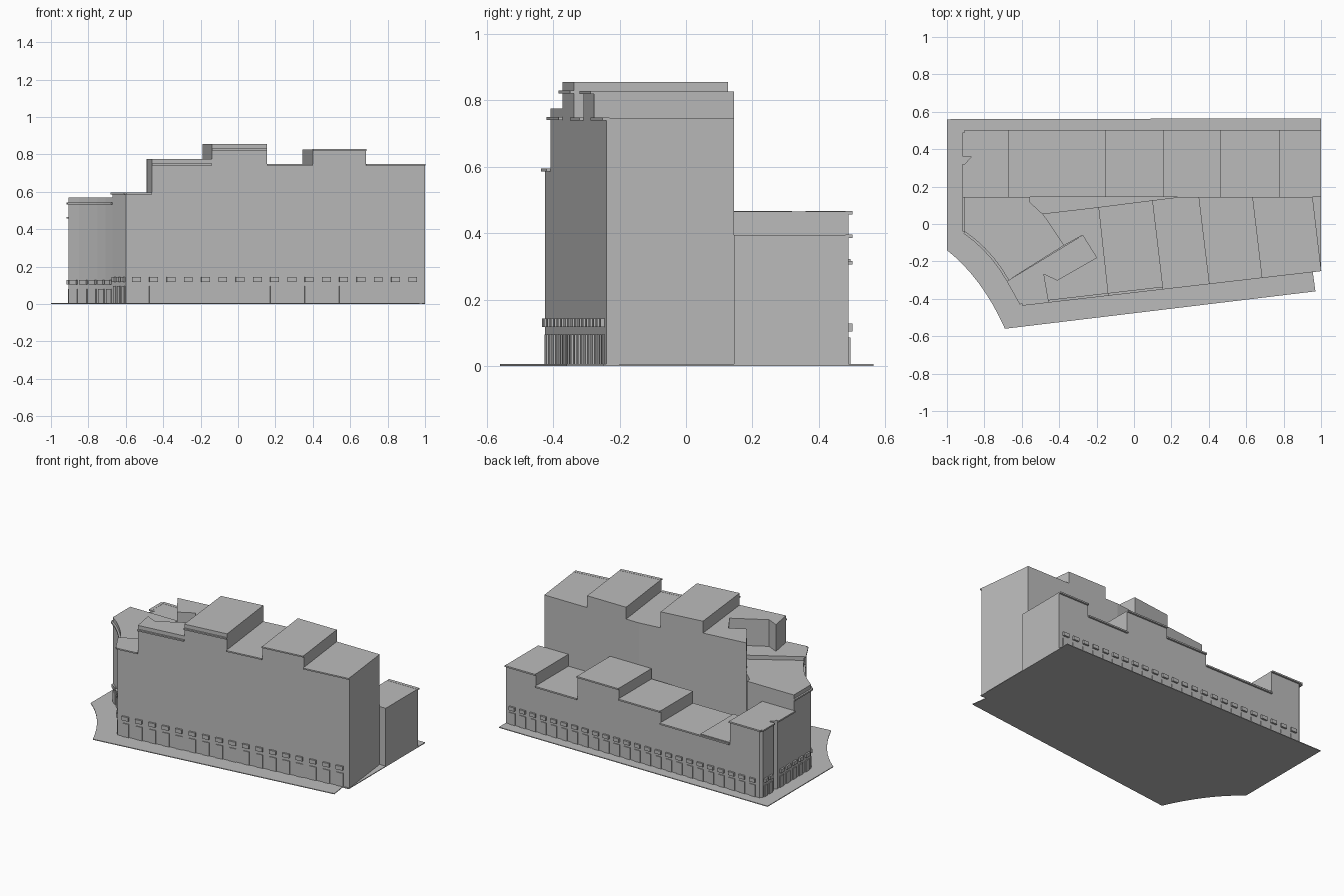
import bpy, bmesh
from mathutils import Vector

old = bpy.data.objects.get("Cube")
if old:
    bpy.data.objects.remove(old, do_unlink=True)

stone = bpy.data.materials.new("grey_stone")
stone.use_nodes = True
stone.diffuse_color = (0.5, 0.5, 0.5, 1)
stone.node_tree.nodes["Principled BSDF"].inputs["Base Color"].default_value = (0.5, 0.5, 0.5, 1)


def prisms(name, parts):
    """One object from upright prisms, each (outline, bottom, top)."""
    bm = bmesh.new()
    for outline, low, high in parts:
        face = bm.faces.new([bm.verts.new((x, y, low)) for x, y in outline])
        top = bmesh.ops.extrude_face_region(bm, geom=[face])["geom"]
        verts = [g for g in top if isinstance(g, bmesh.types.BMVert)]
        bmesh.ops.translate(bm, verts=verts, vec=(0, 0, high - low))
    bmesh.ops.recalc_face_normals(bm, faces=bm.faces)
    mesh = bpy.data.meshes.new(name)
    bm.to_mesh(mesh)
    bm.free()
    mesh.materials.append(stone)
    obj = bpy.data.objects.new(name, mesh)
    bpy.context.collection.objects.link(obj)
    return obj


def strip(a, b, depth, inset=0.01):
    """Outline of a band on the wall from a to b, outside on the right."""
    a, b = Vector(a), Vector(b)
    d = (b - a).normalized()
    n = Vector((d.y, -d.x))
    return [a - n * inset, a + n * depth, b + n * depth, b - n * inset]


def openings(name, a, b, count, fill, window, door):
    """Evenly spaced window boxes above door panels on one wall."""
    a, b = Vector(a), Vector(b)
    parts = []
    for i in range(count):
        mid = (i + 0.5) / count
        half = fill / 2 / count
        ends = a.lerp(b, mid - half), a.lerp(b, mid + half)
        parts.append((strip(*ends, 0.012), *window))
        parts.append((strip(*ends, 0.005), *door))
    prisms(name, parts)


def front(x):
    """Point on the slanting front wall."""
    return (x, -0.425 + (x + 0.6) * 0.1156)


def curve(a, c, b, n):
    a, c, b = Vector(a), Vector(c), Vector(b)
    return [tuple(a.lerp(c, i / n).lerp(c.lerp(b, i / n), i / n)) for i in range(n + 1)]


# Pavement slab with a concave corner
kerb = curve((-1, -0.14), (-0.81, -0.29), (-0.69, -0.56), 8)
prisms("pavement", [(kerb + [(0.97, -0.36), (0.955, -0.25), (1, -0.25), (1, 0.565), (-1, 0.56)], 0, 0.005)])

# Curved corner block
arc = curve((-0.905, -0.04), (-0.76, -0.14), (-0.67, -0.30), 5)
back_y = 0.145
prisms("corner_block", [(arc + [(-0.375, -0.115), (-0.49, 0.055), (-0.555, 0.115),
                                (-0.555, back_y), (-0.905, back_y)], 0, 0.57)])
west = [(-0.905, back_y)] + arc
prisms("corner_cornice", [(strip(p, q, 0.012), 0.533, 0.543) for p, q in zip(west, west[1:])])

# Lower front block reaching into the roof court
court = [(-0.485, -0.265), (-0.41, -0.30), (-0.20, -0.18), (-0.275, -0.06)]
prisms("low_front_block", [([(-0.67, -0.30), front(-0.6), front(-0.46)] + court, 0, 0.595)])

# Stepped front row
ridge = [(-0.19, 0.09), (0.10, 0.127)]
prisms("front_block_1", [([front(-0.46), front(-0.14), ridge[0], (-0.49, 0.055),
                           (-0.375, -0.115)] + court[::-1], 0, 0.775)])
prisms("front_block_2", [([front(-0.14), front(0.155), ridge[1], ridge[0]], 0, 0.855)])
prisms("front_block_3", [([front(0.155), front(0.40), (0.345, back_y), (0.25, back_y), ridge[1]], 0, 0.747)])
prisms("front_block_4", [([front(0.40), front(0.685), (0.635, back_y), (0.345, back_y)], 0, 0.827)])
prisms("front_block_5", [([front(0.685), front(1), (0.955, back_y), (0.635, back_y)], 0, 0.747)])

# Front cornices
bands = [(-0.6, -0.46, 0.595), (-0.46, -0.14, 0.75), (-0.14, 0.155, 0.83),
         (0.155, 0.40, 0.748), (0.40, 0.685, 0.828), (0.685, 1, 0.748)]
parts = [(strip(front(l), front(r), 0.012), z - 0.009, z) for l, r, z in bands]
parts.append((strip((-0.67, -0.30), front(-0.6), 0.012), 0.586, 0.595))
prisms("front_cornices", parts)

# Stepped back row with cornices
wall_y = 0.49
steps = [(0.775, 1, 0.395), (0.465, 0.775, 0.315), (0.155, 0.465, 0.465),
         (-0.155, 0.155, 0.395), (-0.67, -0.155, 0.315)]
for i, (l, r, h) in enumerate(steps):
    prisms(f"back_block_{i + 1}", [([(l, back_y), (r, back_y), (r, wall_y), (l, wall_y)], 0, h)])
parts = [(strip((r, wall_y), (l, wall_y), 0.012), h - 0.009, h + 0.001) for l, r, h in steps]
parts.append((strip((-0.67, wall_y), (-0.905, wall_y), 0.012), 0.456, 0.466))
parts.append((strip((-0.905, wall_y), (-0.905, 0.36), 0.012), 0.456, 0.466))
parts.append((strip((-0.905, 0.32), (-0.905, back_y), 0.012), 0.456, 0.466))
prisms("back_cornices", parts)
prisms("roof_deck", [([(-0.67, back_y), (-0.455, back_y), (-0.455, 0.495), (-0.67, 0.495)], 0.31, 0.322)])

# Back corner tower with a notch in its side
prisms("back_tower", [([(-0.67, back_y), (-0.67, wall_y), (-0.89, wall_y), (-0.905, 0.475), (-0.905, 0.36),
                        (-0.87, 0.36), (-0.905, 0.32), (-0.905, back_y)], 0, 0.465)])

# Windows and doors at street level
high, low = (0.117, 0.143), (0.103, 0.127)
openings("front_openings", front(-0.59), front(0.98), 17, 0.5, high, (0, 0.095))
openings("facet_openings", (-0.67, -0.30), front(-0.6), 3, 0.55, high, (0.005, 0.095))
for i, (p, q) in enumerate(zip(arc, arc[1:])):
    openings(f"curve_openings_{i + 1}", p, q, 1, 0.7, low, (0, 0.08))
openings("back_openings", (0.99, wall_y), (-0.88, wall_y), 24, 0.55, low, (0, 0.085))
openings("side_openings_1", (-0.905, 0.47), (-0.905, 0.37), 2, 0.6, low, (0, 0.08))
openings("side_openings_2", (-0.905, 0.31), (-0.905, -0.03), 5, 0.6, low, (0, 0.08))
